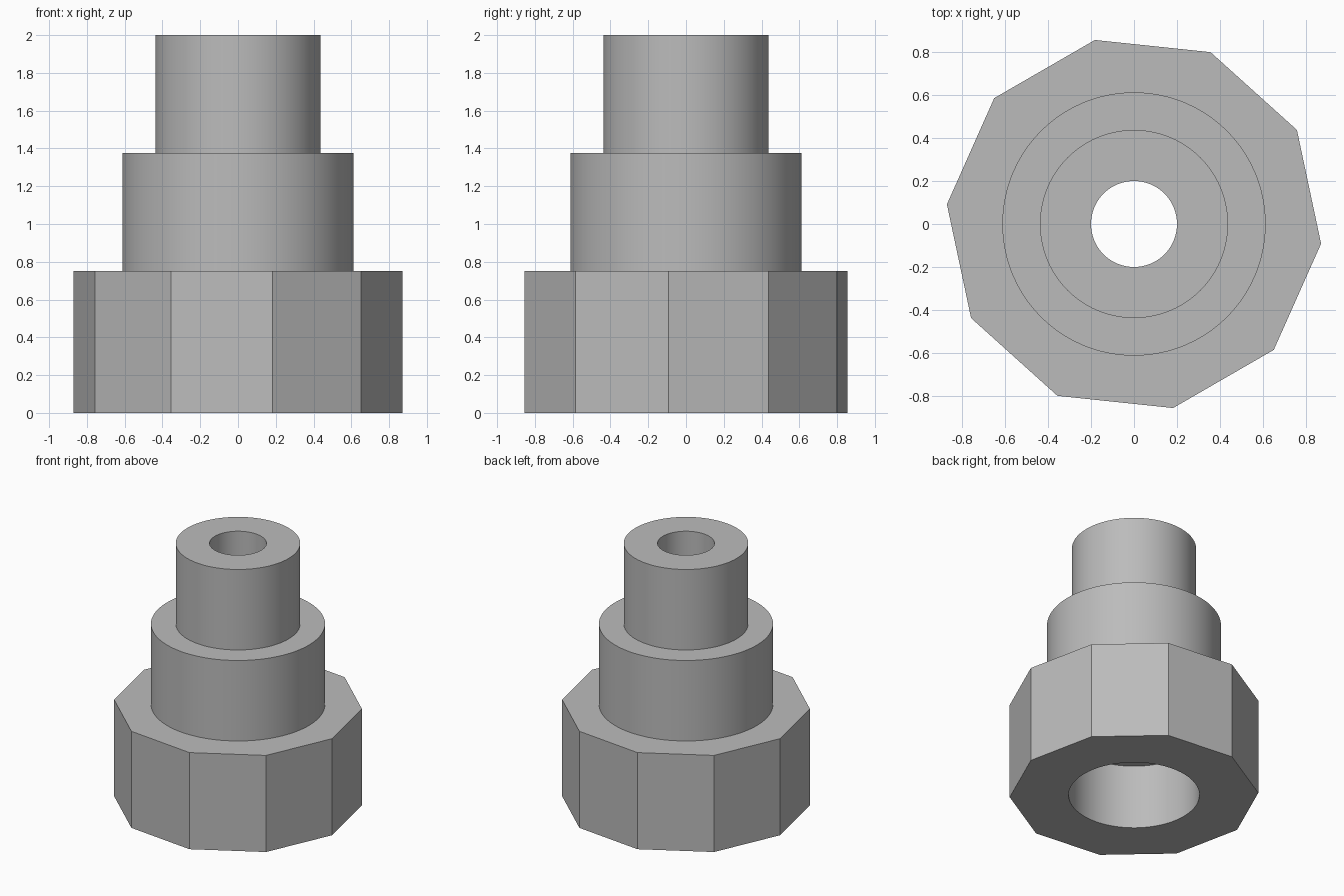
import bpy, bmesh
from math import pi, cos, sin, radians

old = bpy.data.objects.get("Cube")
if old:
    bpy.data.objects.remove(old, do_unlink=True)

SEGMENTS = 120          # a multiple of the collar's ten sides
SIDES = 10
START = radians(-6)     # angle of the first collar corner

# Plain grey metal
metal = bpy.data.materials.new("grey_metal")
metal.use_nodes = True
grey = (0.5, 0.5, 0.5, 1)
metal.diffuse_color = grey
metal.node_tree.nodes["Principled BSDF"].inputs["Base Color"].default_value = grey


def ring(bm, radius, z, faceted):
    """Circle of vertices, or a ten-sided outline with the same count."""
    verts = []
    for i in range(SEGMENTS):
        turn = 2 * pi * i / SEGMENTS
        r = radius
        if faceted:
            half = pi / SIDES
            r *= cos(half) / cos(turn % (2 * half) - half)
        verts.append(bm.verts.new((r * cos(START + turn), r * sin(START + turn), z)))
    return verts


# Closed profile: radius, height, faceted
profile = [
    (0.875, 0, True), (0.875, 0.75, True),          # ten-sided collar
    (0.6125, 0.75, False), (0.6125, 1.375, False),  # shoulder
    (0.4375, 1.375, False), (0.4375, 2, False),     # neck
    (0.2, 2, False), (0.2, 0.5, False),             # through bore
    (0.46, 0.5, False), (0.46, 0, False),           # counterbore
]

bm = bmesh.new()
rings = [ring(bm, *p) for p in profile]
for a, b in zip(rings, rings[1:] + rings[:1]):
    for i in range(SEGMENTS):
        j = (i + 1) % SEGMENTS
        bm.faces.new((a[i], a[j], b[j], b[i]))

# Merge each collar side into one flat face
per_side = SEGMENTS // SIDES
inner = [bm.edges.get((rings[0][i], rings[1][i]))
         for i in range(SEGMENTS) if i % per_side]
bmesh.ops.dissolve_edges(bm, edges=inner, use_verts=False)
bmesh.ops.recalc_face_normals(bm, faces=bm.faces)

mesh = bpy.data.meshes.new("stepped_fitting")
bm.to_mesh(mesh)
bm.free()
mesh.materials.append(metal)
fitting = bpy.data.objects.new("stepped_fitting", mesh)
bpy.context.collection.objects.link(fitting)

# Smooth round walls, sharp steps and corners
bpy.ops.object.select_all(action='DESELECT')
fitting.select_set(True)
bpy.context.view_layer.objects.active = fitting
bpy.ops.object.shade_smooth_by_angle(angle=radians(30))
